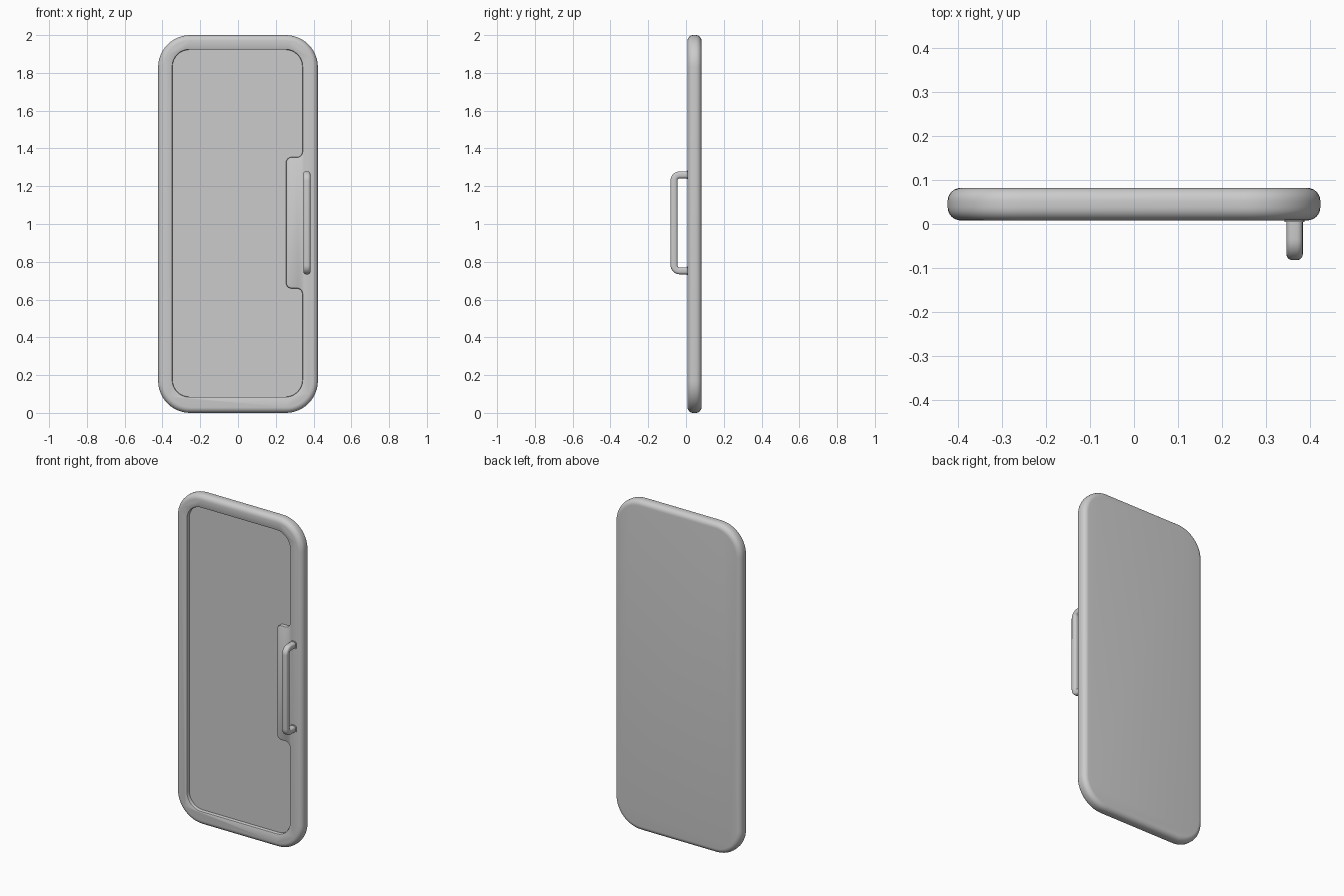
import bpy, bmesh, math
from mathutils import Vector

if "Cube" in bpy.data.objects:
    bpy.data.objects.remove(bpy.data.objects["Cube"])


def fillet(pts, seg=8):
    """Closed 2D outline (a, b, radius) -> points with rounded corners."""
    out, n = [], len(pts)
    for i, (a, b, r) in enumerate(pts):
        p = Vector((a, b))
        u = (Vector(pts[i - 1][:2]) - p).normalized()
        v = (Vector(pts[(i + 1) % n][:2]) - p).normalized()
        if r <= 0:
            out.append(p)
            continue
        half = u.angle(v) / 2
        c = p + (u + v).normalized() * (r / math.sin(half))
        s = p + u * (r / math.tan(half)) - c
        e = p + v * (r / math.tan(half)) - c
        total = s.angle_signed(e)
        for k in range(seg + 1):
            t = -total * k / seg
            out.append(c + Vector((s.x * math.cos(t) - s.y * math.sin(t),
                                   s.x * math.sin(t) + s.y * math.cos(t))))
    return out


def rect(x0, x1, z0, z1, r, seg=8):
    return fillet([(x0, z0, r), (x1, z0, r), (x1, z1, r), (x0, z1, r)], seg)


def offset(pts, d):
    """Move a counter-clockwise outline outwards by d."""
    out = []
    for i, p in enumerate(pts):
        t = (pts[(i + 1) % len(pts)] - pts[i - 1]).normalized()
        out.append(p + Vector((t.y, -t.x)) * d)
    return out


def loft(name, rings):
    """Skin a list of equal-length 3D rings and cap both ends."""
    bm = bmesh.new()
    vr = [[bm.verts.new(p) for p in ring] for ring in rings]
    n = len(vr[0])
    for a, b in zip(vr, vr[1:]):
        for i in range(n):
            j = (i + 1) % n
            bm.faces.new((a[i], a[j], b[j], b[i]))
    bm.faces.new(vr[0])
    bm.faces.new(vr[-1])
    bmesh.ops.recalc_face_normals(bm, faces=bm.faces[:])
    me = bpy.data.meshes.new(name)
    bm.to_mesh(me)
    bm.free()
    ob = bpy.data.objects.new(name, me)
    bpy.context.collection.objects.link(ob)
    return ob


def at_y(pts, y):
    return [(p.x, y, p.y) for p in pts]


def smooth(ob):
    bpy.ops.object.select_all(action='DESELECT')
    ob.select_set(True)
    bpy.context.view_layer.objects.active = ob
    bpy.ops.object.shade_smooth_by_angle(angle=math.radians(35))


# Door slab with a rounded rim
W, H, R, E = 0.423, 2.0, 0.17, 0.03
Y0, Y1 = 0.008, 0.082
steps = [math.pi / 2 * k / 6 for k in range(7)]
section = [(E - E * math.sin(t), Y0 + E - E * math.cos(t)) for t in steps]
section += [(d, Y0 + Y1 - y) for d, y in reversed(section)]
door = loft("door", [at_y(rect(-W + d, W - d, d, H - d, R - d, 12), y)
                     for d, y in section])

# Recessed front panel, notched around the handle
L, RT, B, T = -0.347, 0.341, 0.085, 1.923
NX, NB, NT = 0.254, 0.659, 1.354
panel = fillet([(L, B, 0.09), (RT, B, 0.09), (RT, NB, 0.03), (NX, NB, 0.03),
                (NX, NT, 0.03), (RT, NT, 0.03), (RT, T, 0.09), (L, T, 0.09)])
cutter = loft("panel_cutter", [at_y(offset(panel, d), y) for d, y in
                               [(0.006, -0.02), (0.006, Y0), (0.002, Y0 + 0.002),
                                (0, Y0 + 0.006), (0, Y0 + 0.022)]])
cutter.hide_render = True
mod = door.modifiers.new("recess", 'BOOLEAN')
mod.operation, mod.solver, mod.object = 'DIFFERENCE', 'EXACT', cutter
bpy.context.view_layer.objects.active = door
bpy.ops.object.modifier_apply(modifier=mod.name)
bpy.data.objects.remove(cutter)
smooth(door)

# Pull handle: rounded-square section swept along a U path in the y-z plane
HX, HW, ZT, ZB, YH = 0.3645, 0.0185, 1.26, 0.752, -0.0635
path = fillet([(0.015, ZT, 0), (YH, ZT, 0.03), (YH, ZB, 0.03), (0.015, ZB, 0)])
profile = rect(-HW, HW, -HW, HW, 0.013, 4)
rings = []
for i, p in enumerate(path):
    t = (path[min(i + 1, len(path) - 1)] - path[max(i - 1, 0)]).normalized()
    nrm = Vector((-t.y, t.x))
    rings.append([(HX + q.x, p.x + nrm.x * q.y, p.y + nrm.y * q.y) for q in profile])
smooth(loft("handle", rings))

# Mounting plates under the handle legs
for label, z in (("top", ZT), ("bottom", ZB)):
    plate = rect(HX - 0.023, HX + 0.023, z - 0.023, z + 0.023, 0.014, 5)
    smooth(loft("handle_plate_" + label, [at_y(plate, 0.004), at_y(plate, 0.012)]))
